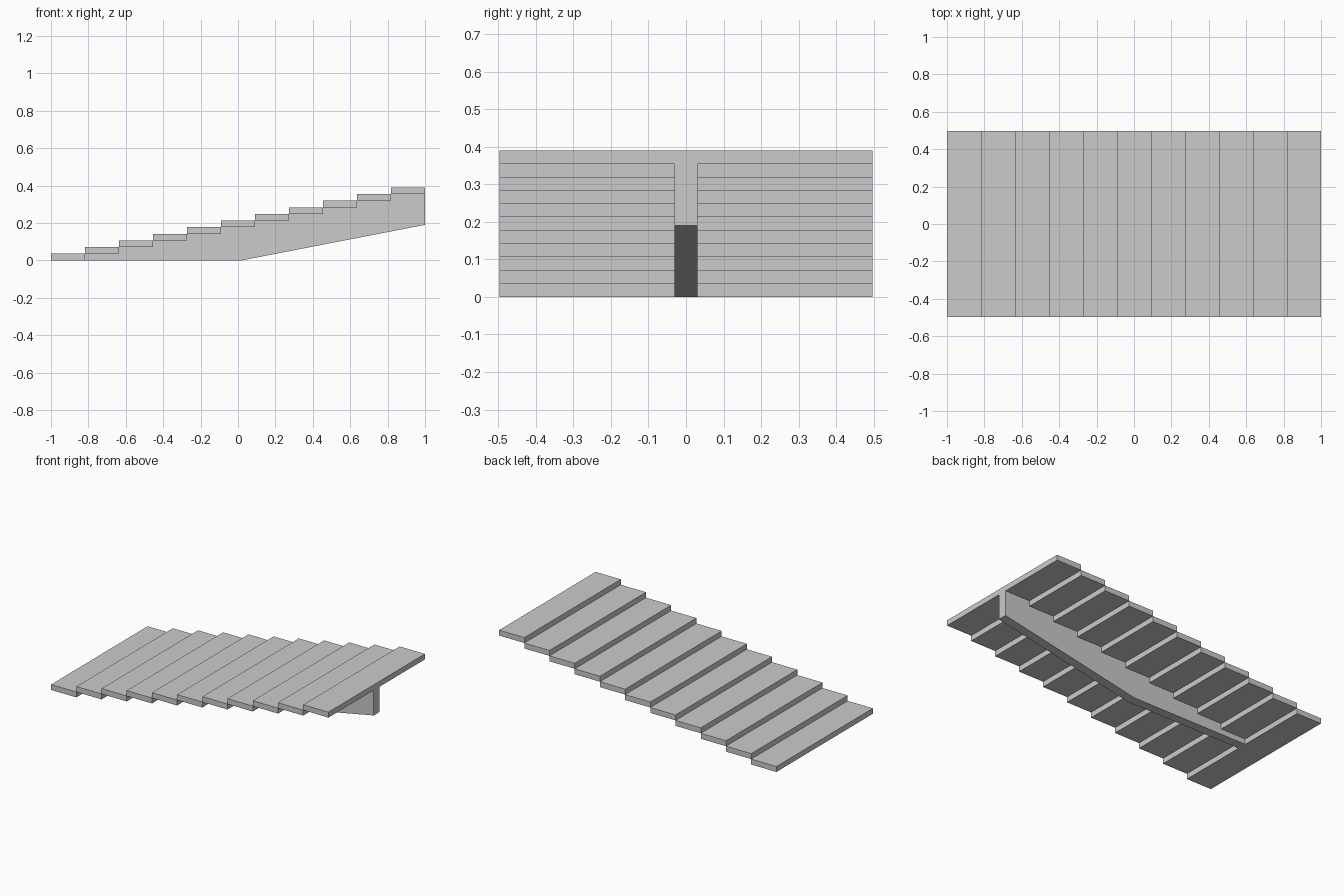
import bpy, bmesh

if "Cube" in bpy.data.objects:
    bpy.data.objects.remove(bpy.data.objects["Cube"])

STEPS = 11
RUN = 2.0 / STEPS
HEIGHT = 0.39
RISE = HEIGHT / STEPS
HALF_WIDTH = 0.497
STRINGER_HALF = 0.03


def extrude_profile(name, points, half):
    """Extrude an x-z outline symmetrically along y."""
    bm = bmesh.new()
    face = bm.faces.new([bm.verts.new((x, -half, z)) for x, z in points])
    result = bmesh.ops.extrude_face_region(bm, geom=[face])
    moved = [v for v in result["geom"] if isinstance(v, bmesh.types.BMVert)]
    bmesh.ops.translate(bm, verts=moved, vec=(0, 2 * half, 0))
    bmesh.ops.recalc_face_normals(bm, faces=bm.faces)
    mesh = bpy.data.meshes.new(name)
    bm.to_mesh(mesh)
    bm.free()
    obj = bpy.data.objects.new(name, mesh)
    bpy.context.collection.objects.link(obj)
    return obj


# Treads: flat slabs, each starting where the one below ends
for i in range(STEPS):
    x0, x1 = -1 + i * RUN, -1 + (i + 1) * RUN
    z0, z1 = i * RISE, (i + 1) * RISE
    extrude_profile(f"tread_{i + 1:02d}",
                    [(x0, z0), (x1, z0), (x1, z1), (x0, z1)], HALF_WIDTH)

# Central stringer: sloping underside, sawtooth top carrying the treads
outline = [(-1 + RUN, 0), (0.02, 0), (1, 0.19)]
for i in range(STEPS - 1, 0, -1):
    outline += [(-1 + (i + 1) * RUN, i * RISE), (-1 + i * RUN, i * RISE)]
extrude_profile("central_stringer", outline, STRINGER_HALF)
